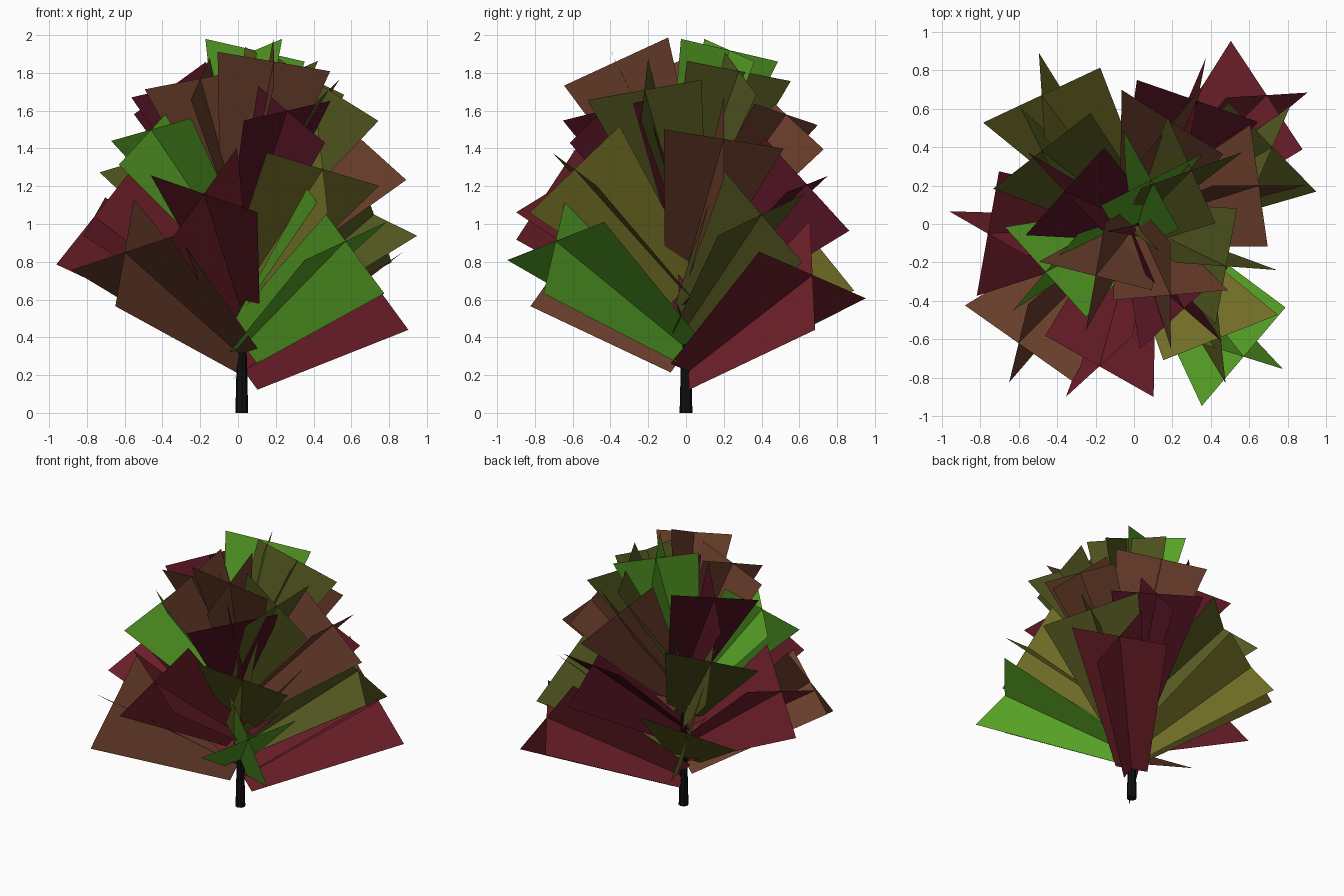
import bpy, math
from mathutils import Vector

if "Cube" in bpy.data.objects:
    bpy.data.objects.remove(bpy.data.objects["Cube"])

COLOURS = {
    "g": ("leaf_green", (0.10, 0.38, 0.02, 1)),
    "o": ("leaf_olive", (0.17, 0.16, 0.02, 1)),
    "d": ("leaf_dark_olive", (0.09, 0.10, 0.015, 1)),
    "b": ("leaf_brown", (0.15, 0.05, 0.025, 1)),
    "r": ("leaf_red", (0.17, 0.015, 0.025, 1)),
    "m": ("leaf_maroon", (0.09, 0.007, 0.017, 1)),
    "t": ("bark", (0.005, 0.005, 0.005, 1)),
}


def make_material(name, colour):
    mat = bpy.data.materials.new(name)
    mat.diffuse_color = colour
    mat.use_nodes = True
    mat.node_tree.nodes["Principled BSDF"].inputs["Base Color"].default_value = mat.diffuse_color
    return mat


MATS = {k: make_material(*v) for k, v in COLOURS.items()}
TRUNK_X = 0.02


# Trunk: slim tapered stem that runs up inside the crown
bpy.ops.mesh.primitive_cone_add(vertices=8, radius1=0.034, radius2=0.006,
                                depth=1.1, location=(TRUNK_X, 0, 0.55))
trunk = bpy.context.object
trunk.name = "trunk"
trunk.data.materials.append(MATS["t"])


# One foliage spray: two tapered cards crossing along a branch axis
def foliage(index, x, y, z, roll, colour):
    tip = Vector((x, y, z))
    root = Vector((TRUNK_X, 0, 0.21 + 0.75 * (z - 0.73)))
    axis = (tip - root).normalized()
    inner = root + axis * 0.02
    side = axis.cross(Vector((0, 0, 1))).normalized()
    up = side.cross(axis)
    outer_half = 0.36 - 0.05 * (z - 0.73)
    inner_half = 0.12
    verts, faces = [], []
    for turn in (0, 90):
        a = math.radians(roll + turn)
        across = side * math.cos(a) + up * math.sin(a)
        n = len(verts)
        verts += [inner - across * inner_half, inner + across * inner_half,
                  tip + across * outer_half, tip - across * outer_half]
        faces.append((n, n + 1, n + 2, n + 3))
    mesh = bpy.data.meshes.new(f"foliage_{index:02d}")
    mesh.from_pydata(verts, [], faces)
    mesh.materials.append(MATS[colour])
    obj = bpy.data.objects.new(f"foliage_{index:02d}", mesh)
    bpy.context.collection.objects.link(obj)


# Sprays listed from the bottom ring to the crown: tip centre, roll, colour
SPRAYS = [
    # lowest ring
    (0.69, 0.67, 0.73, 23, "r"),
    (-0.60, -0.62, 0.85, -18, "b"),
    (0.57, -0.69, 0.91, -20, "g"),
    (-0.48, 0.67, 0.92, 20, "o"),
    # second ring
    (-0.76, -0.05, 1.04, 22, "r"),
    (0.72, 0.40, 1.05, -24, "d"),
    (-0.18, -0.74, 1.16, 22, "r"),
    (0.33, 0.64, 1.21, -10, "m"),
    # third ring
    (0.45, -0.59, 1.29, 21, "o"),
    (-0.48, 0.38, 1.35, 20, "d"),
    (0.65, 0.20, 1.45, 13, "b"),
    # middle of the crown
    (-0.46, -0.25, 1.50, -18, "g"),
    (0.20, 0.53, 1.58, 17, "b"),
    (0.26, -0.44, 1.60, -17, "m"),
    (0.48, -0.22, 1.71, -18, "d"),
    # upper crown
    (-0.36, 0.17, 1.72, 20, "m"),
    (0.30, 0.28, 1.81, 23, "d"),
    (-0.20, -0.27, 1.77, -27, "b"),
    (0.19, -0.37, 1.86, 22, "b"),
    (0.09, 0.23, 1.92, 45, "g"),
]
for i, spray in enumerate(SPRAYS):
    foliage(i + 1, *spray)
